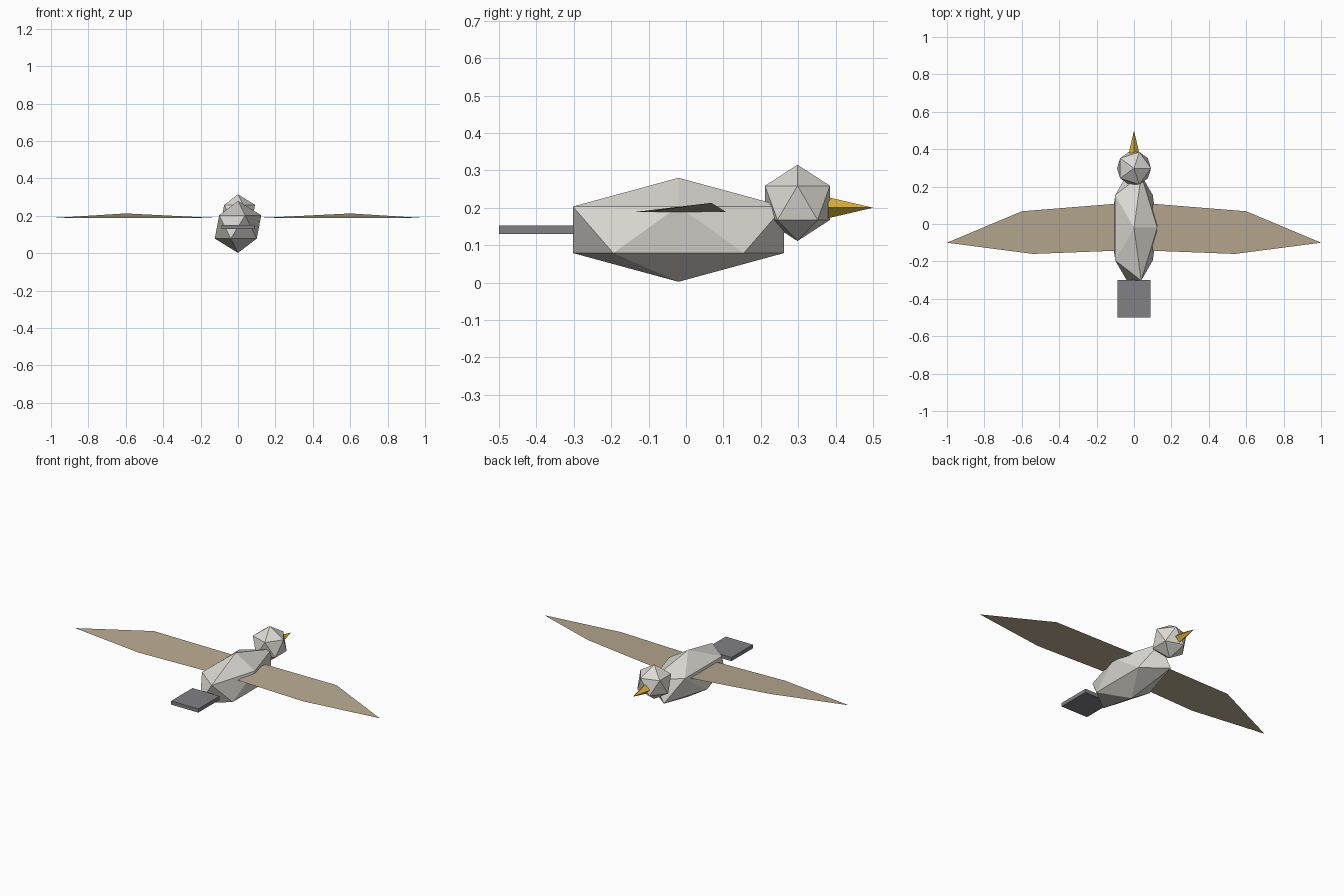
import bpy
import math

if "Cube" in bpy.data.objects:
    bpy.data.objects.remove(bpy.data.objects["Cube"])


def material(name, rgb):
    m = bpy.data.materials.new(name)
    m.diffuse_color = (*rgb, 1.0)
    m.use_nodes = True
    m.node_tree.nodes["Principled BSDF"].inputs["Base Color"].default_value = m.diffuse_color
    return m


PLUMAGE = material("pale grey", (0.72, 0.70, 0.65))
WING = material("tan", (0.48, 0.40, 0.28))
BEAK = material("golden yellow", (0.75, 0.45, 0.04))
TAIL = material("slate grey", (0.22, 0.22, 0.24))


def finish(name, mat, scale=(1, 1, 1)):
    ob = bpy.context.object
    ob.name = name
    ob.scale = scale
    ob.data.materials.append(mat)
    return ob


def faceted_ball(name, loc, scale):
    bpy.ops.mesh.primitive_ico_sphere_add(subdivisions=1, radius=1, location=loc)
    return finish(name, PLUMAGE, scale)


# Body and head: stretched icosahedra
faceted_ball("body", (0, -0.02, 0.141), (0.139, 0.332, 0.139))
faceted_ball("head", (0, 0.298, 0.213), (0.102, 0.102, 0.102))

# Beak: four-sided cone pointing along +y
bpy.ops.mesh.primitive_cone_add(vertices=4, radius1=0.028, radius2=0, depth=0.12,
                                location=(0, 0.44, 0.20),
                                rotation=(-math.pi / 2, 0, 0))
finish("beak", BEAK)

# Tail: flat slab
bpy.ops.mesh.primitive_cube_add(size=1, location=(0, -0.4, 0.141))
finish("tail", TAIL, (0.178, 0.2, 0.022))

# Wings: thin sheets with a raised bend on the leading edge
outline = [(0.10, 0.108, 0.188), (0.10, -0.143, 0.188), (0.54, -0.16, 0.188),
           (1.0, -0.10, 0.188), (0.60, 0.068, 0.213)]
for side, name in ((1, "right_wing"), (-1, "left_wing")):
    pts = [(side * x, y, z) for x, y, z in outline]
    if side < 0:
        pts.reverse()  # keep the mirrored face pointing up
    mesh = bpy.data.meshes.new(name)
    mesh.from_pydata(pts, [], [range(len(pts))])
    mesh.materials.append(WING)
    bpy.context.collection.objects.link(bpy.data.objects.new(name, mesh))
